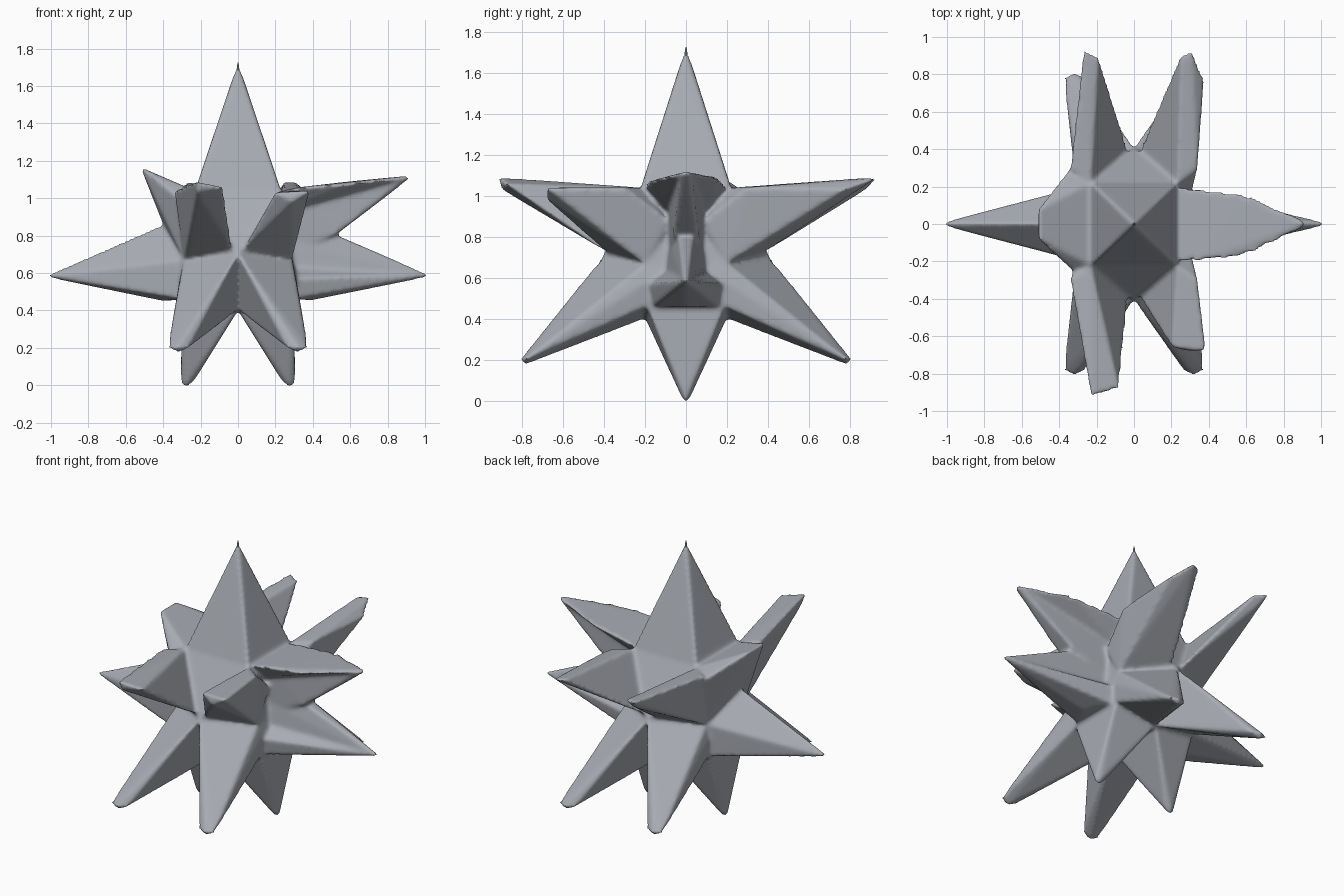
import bpy, bmesh
from mathutils import Vector

if "Cube" in bpy.data.objects:
    bpy.data.objects.remove(bpy.data.objects["Cube"])

grey = bpy.data.materials.new("stone grey")
grey.diffuse_color = (0.39, 0.41, 0.45, 1)
grey.use_nodes = True
grey.node_tree.nodes["Principled BSDF"].inputs["Base Color"].default_value = grey.diffuse_color

bm = bmesh.new()


def hull(points):
    """Add one closed convex solid to the shared mesh."""
    tmp = bmesh.new()
    for p in points:
        tmp.verts.new(p)
    bmesh.ops.convex_hull(tmp, input=tmp.verts)
    loose = [v for v in tmp.verts if not v.link_faces]
    bmesh.ops.delete(tmp, geom=loose, context='VERTS')
    bmesh.ops.recalc_face_normals(tmp, faces=tmp.faces)
    me = bpy.data.meshes.new("tmp")
    tmp.to_mesh(me)
    tmp.free()
    bm.from_mesh(me)
    bpy.data.meshes.remove(me)


def blob(p, rx, ry, rz):
    """Small octahedron of points, gives a spike a blunt or flat tip."""
    x, y, z = p
    return [(x - rx, y, z), (x + rx, y, z), (x, y - ry, z),
            (x, y + ry, z), (x, y, z - rz), (x, y, z + rz)]


# valley points where neighbouring spikes meet
S = (-1, 1)
C = Vector((0, 0, 0.7))
def T(a, b): return (a * 0.23, b * 0.22, 1.04)
def M(a, b): return (a * 0.29, b * 0.20, 0.67)
def L(a, b): return (a * 0.30, b * 0.19, 0.46)
def F(b): return (0, b * 0.41, 0.70)
def B(b): return (0, b * 0.20, 0.40)
left_valley = (-0.40, 0, 0.86)

# core, with a recess below the top spike at front and back
hull([f(a, b) for f in (T, M, L) for a in S for b in S] + [B(-1), B(1)])
for b in S:
    hull([F(b), B(b), M(-1, b), M(1, b), T(-1, b), T(1, b), C])

# top spike
hull([T(a, b) for a in S for b in S] + [C] + blob((0, 0, 1.69), .012, .012, .02))

# upper front and back spikes: flat, irregular tips
upper = {
    (-1, -1): [(-0.23, -0.92, 1.09), (-0.08, -0.88, 1.06), (-0.22, -0.90, 1.03)],
    (1, -1): [(0.20, -0.66, 1.03), (0.385, -0.68, 1.04), (0.29, -0.68, 0.98)],
    (-1, 1): [(-0.27, 0.93, 1.085), (-0.19, 0.90, 1.075), (-0.24, 0.88, 1.03)],
    (1, 1): [(0.25, 0.91, 1.09), (0.31, 0.93, 1.085), (0.375, 0.78, 1.03)],
}
for (a, b), tip in upper.items():
    hull([T(a, b), M(a, b), (a * .03, b * .395, .73), (a * .34, b * .30, 1.04),
          (a * .2, 0, .75), (a * .29, b * .09, .88)] + tip)

# lower front and back spikes
for a in S:
    for b in S:
        hull([F(b), M(a, b), L(a, b), B(b), (a * .1, 0, .6),
              (a * .30, b * .10, .64)]
             + blob((a * .32, b * .785, .20), .055, .025, .025))

# lower left spike
hull([M(-1, -1), M(-1, 1), L(-1, -1), L(-1, 1), left_valley, C,
      (-.40, 0, .45)] + blob((-1, 0, .585), .018, .014, .012))

# lower right spike: wide below, with a narrow keel above
right_tip = blob((1, 0, .588), .018, .014, .012)
hull([(.3, b * w, z) for b in S for w, z in ((.18, .57), (.16, .46))]
     + [(.40, 0, .455), (.3, 0, .7), C] + right_tip)
hull([(.3, b * .08, .76) for b in S] + [(.53, b * .035, .80) for b in S]
     + [(.3, b * .10, .6) for b in S] + right_tip)

# upper right spike: wide top plate with a narrow keel below
plate_tip = blob((.90, 0, 1.107), .02, .025, .012)
hull([(.23, .2, 1.04), (.23, -.2, 1.04), (.34, .18, 1.06), (.34, -.2, 1.06),
      (.6, .16, 1.09), (.6, -.17, 1.075), (.75, -.07, 1.09),
      (.25, .1, .93), (.25, -.1, .93)] + plate_tip)
hull([(.25, .09, 1.03), (.25, -.09, 1.03), (.25, .08, .70), (.25, -.08, .70),
      (.53, .06, .81), (.53, -.06, .81)] + plate_tip)

# upper left spike: short stub
hull([T(-1, -1), T(-1, 1), M(-1, -1), M(-1, 1), left_valley,
      (-.35, .29, 1.02), (-.34, -.24, 1.02), (-.45, .15, 1.11),
      (-.45, -.14, 1.11), (-.52, .07, 1.165), (-.52, -.07, 1.165)])

# bottom spikes
for a in S:
    hull([L(a, -1), L(a, 1), B(-1), B(1), C]
         + blob((a * .275, 0, .008), .03, .018, .02))

me = bpy.data.meshes.new("spiked_star")
bm.to_mesh(me)
bm.free()
me.materials.append(grey)
star = bpy.data.objects.new("spiked_star", me)
bpy.context.collection.objects.link(star)

# melt the spikes into one softly worn skin
r = star.modifiers.new("fuse", 'REMESH')
r.mode = 'VOXEL'
r.voxel_size = 0.012
r.use_smooth_shade = True
s = star.modifiers.new("wear", 'SMOOTH')
s.factor = 0.5
s.iterations = 6

# fine needle at the very top
bpy.ops.mesh.primitive_cone_add(vertices=10, radius1=.012, radius2=.003,
                                depth=.07, location=(0, 0, 1.69))
needle = bpy.context.object
needle.name = "top_needle"
needle.data.materials.append(grey)
bpy.ops.object.shade_smooth_by_angle()
